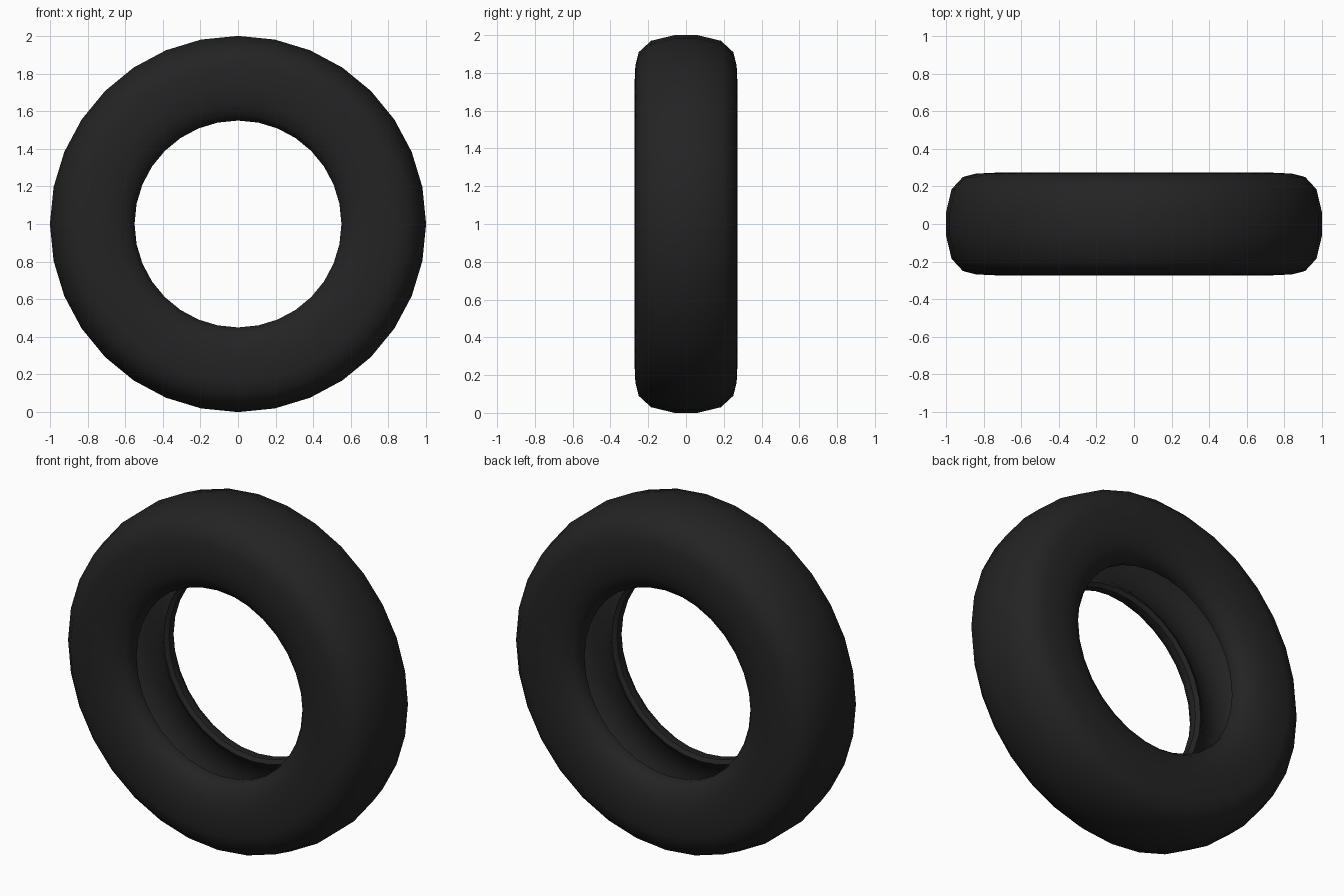
import bpy
import bmesh
import math

cube = bpy.data.objects.get("Cube")
if cube:
    bpy.data.objects.remove(cube, do_unlink=True)

SEGMENTS = 32

# Dark rubber
rubber = bpy.data.materials.new("black_rubber")
rubber.use_nodes = True
colour = (0.017, 0.017, 0.017, 1)
rubber.diffuse_color = colour
bsdf = rubber.node_tree.nodes["Principled BSDF"]
bsdf.inputs["Base Color"].default_value = colour
bsdf.inputs["Roughness"].default_value = 0.8

# Half cross-section as (radius, offset): tread, sidewall, bead, hollow inside
outer = [(1.0, 0.06), (0.97, 0.185), (0.91, 0.25), (0.84, 0.268), (0.73, 0.273),
         (0.64, 0.26), (0.58, 0.23), (0.55, 0.19)]
inner = [(0.552, 0.15), (0.575, 0.135), (0.6, 0.15), (0.65, 0.2), (0.75, 0.225),
         (0.85, 0.215), (0.91, 0.16), (0.935, 0.06)]
half = outer + inner
section = half + [(r, -y) for r, y in reversed(half)]

# Sweep the closed section around the axle
bm = bmesh.new()
rings = []
for i in range(SEGMENTS):
    a = math.tau * i / SEGMENTS
    rings.append([bm.verts.new((r * math.cos(a), y, 1 + r * math.sin(a)))
                  for r, y in section])
count = len(section)
for i in range(SEGMENTS):
    this, nxt = rings[i], rings[(i + 1) % SEGMENTS]
    for j in range(count):
        k = (j + 1) % count
        bm.faces.new((this[j], this[k], nxt[k], nxt[j]))
bmesh.ops.recalc_face_normals(bm, faces=bm.faces)

mesh = bpy.data.meshes.new("tyre")
bm.to_mesh(mesh)
bm.free()
mesh.materials.append(rubber)
tyre = bpy.data.objects.new("tyre", mesh)
bpy.context.collection.objects.link(tyre)

# Smooth rubber surface with crisp bead edges
bpy.ops.object.select_all(action="DESELECT")
tyre.select_set(True)
bpy.context.view_layer.objects.active = tyre
bpy.ops.object.shade_smooth_by_angle(angle=math.radians(50))
